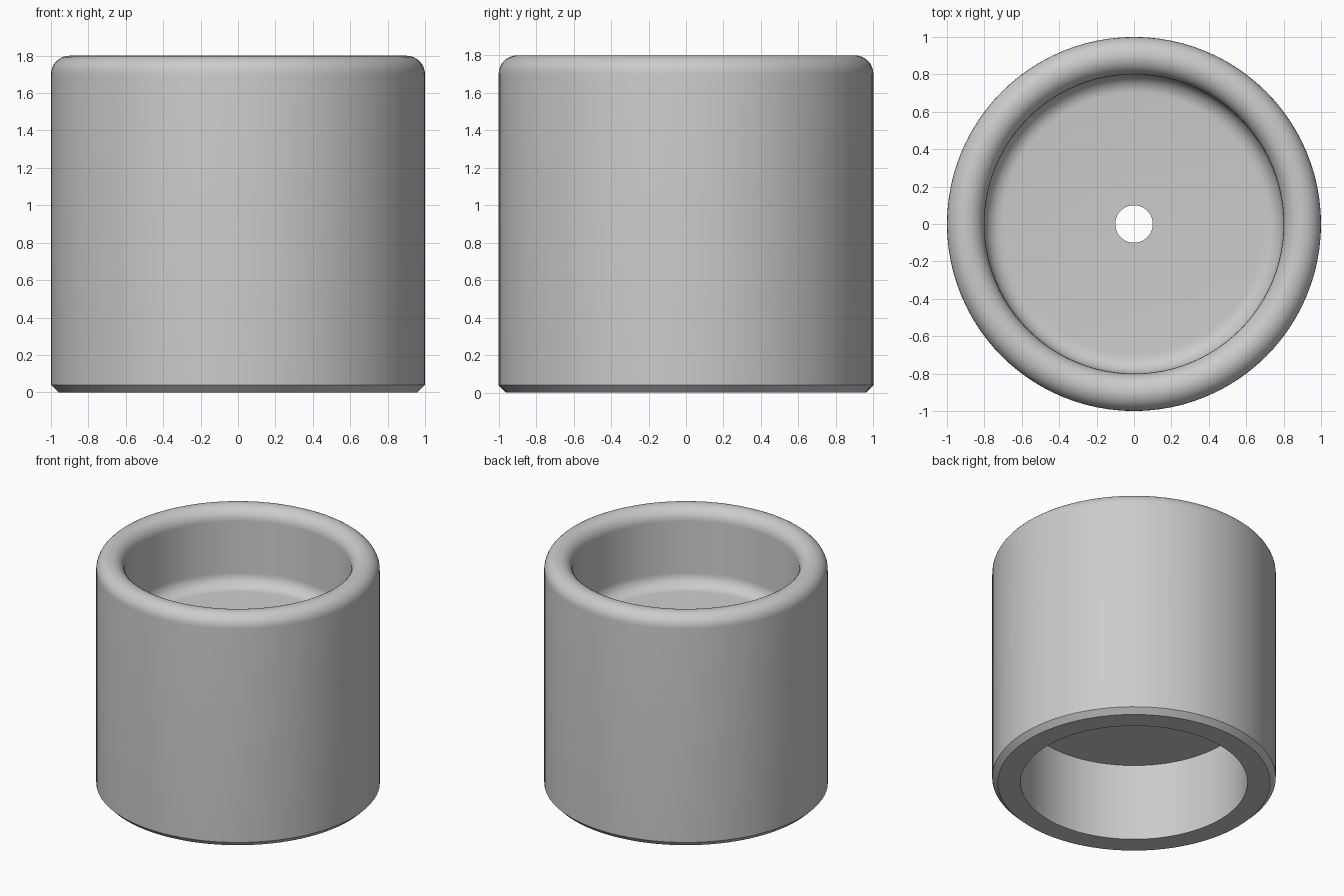
import bpy, bmesh, math

if "Cube" in bpy.data.objects:
    bpy.data.objects.remove(bpy.data.objects["Cube"])

SEGMENTS = 96


def arc(cx, cz, radius, start, end, steps):
    """Points (radius, height) along a circular arc, angles in degrees."""
    points = []
    for i in range(steps + 1):
        a = math.radians(start + (end - start) * i / steps)
        points.append((cx + radius * math.cos(a), cz + radius * math.sin(a)))
    return points


# Closed cross-section of the cup, from the lower recess round to the bore
profile = [(0.1, 0.6), (0.8, 0.6), (0.8, 0.0)]      # bore bottom, recess ceiling and wall
profile += [(0.96, 0.0), (1.0, 0.04)]               # foot with chamfer
profile += arc(0.9, 1.7, 0.1, 0, 180, 16)           # rounded rim
profile += arc(0.7, 1.3, 0.1, 0, -90, 8)            # fillet down to the floor
profile += [(0.1, 1.2)]                             # floor edge at the bore

# Revolve the cross-section about the vertical axis
bm = bmesh.new()
rings = []
for s in range(SEGMENTS):
    a = 2 * math.pi * s / SEGMENTS
    rings.append([bm.verts.new((r * math.cos(a), r * math.sin(a), z)) for r, z in profile])
count = len(profile)
for s in range(SEGMENTS):
    here, there = rings[s], rings[(s + 1) % SEGMENTS]
    for i in range(count):
        j = (i + 1) % count
        bm.faces.new((here[i], there[i], there[j], here[j]))
bmesh.ops.recalc_face_normals(bm, faces=bm.faces[:])

mesh = bpy.data.meshes.new("cup_body")
bm.to_mesh(mesh)
bm.free()
cup = bpy.data.objects.new("cup_body", mesh)
bpy.context.collection.objects.link(cup)

# Plain grey finish
grey = bpy.data.materials.new("light_grey")
grey.diffuse_color = (0.6, 0.6, 0.6, 1.0)
grey.use_nodes = True
grey.node_tree.nodes["Principled BSDF"].inputs["Base Color"].default_value = grey.diffuse_color
mesh.materials.append(grey)

# Smooth round surfaces, crisp chamfer and bore edges
bpy.context.view_layer.objects.active = cup
cup.select_set(True)
bpy.ops.object.shade_smooth_by_angle(angle=math.radians(30))
